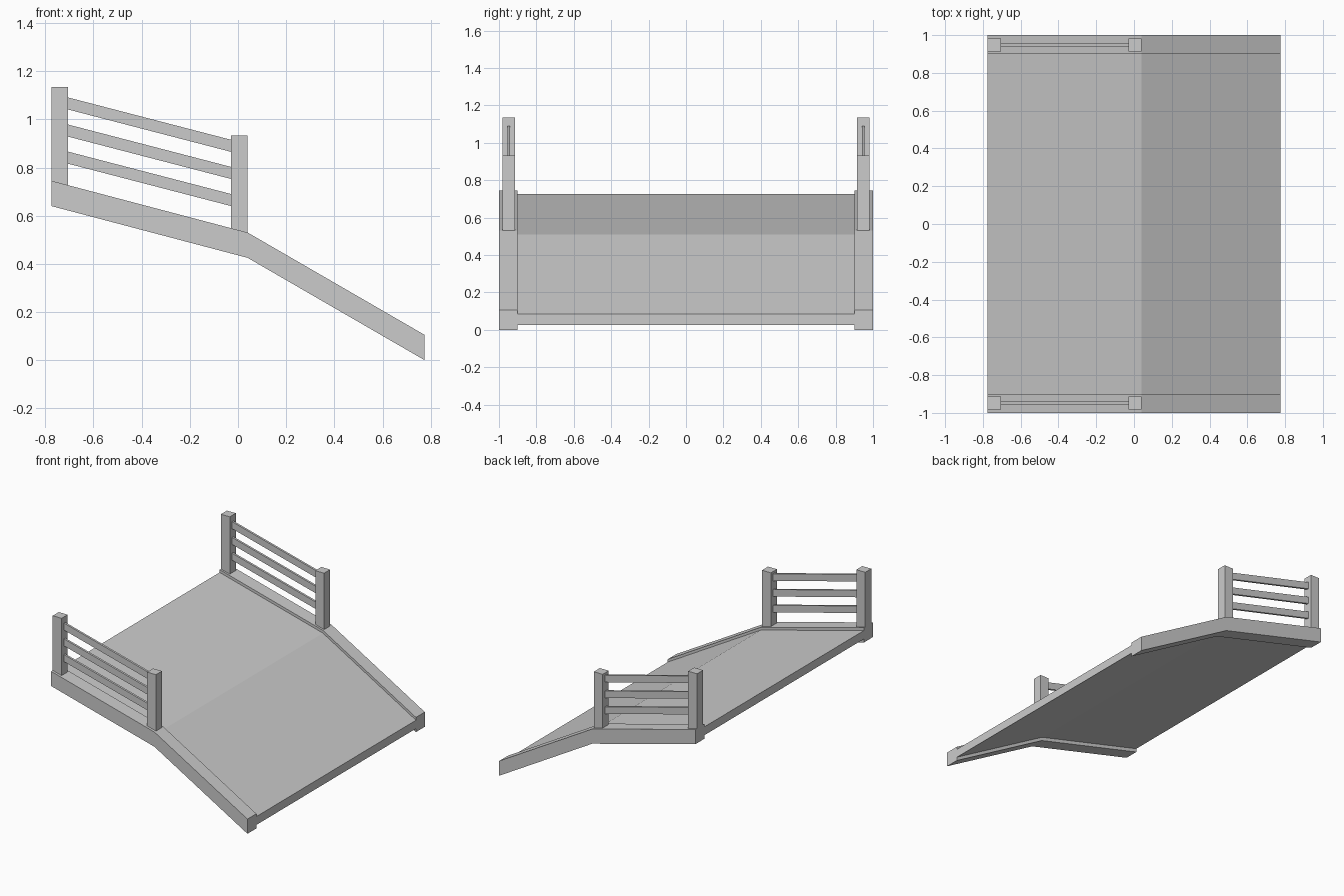
import bpy

cube = bpy.data.objects.get("Cube")
if cube:
    bpy.data.objects.remove(cube, do_unlink=True)

grey = bpy.data.materials.new("plain grey")
grey.use_nodes = True
colour = (0.6, 0.6, 0.6, 1)
grey.diffuse_color = colour
grey.node_tree.nodes["Principled BSDF"].inputs["Base Color"].default_value = colour


def extrude_y(name, outline, y0, y1):
    """Solid with an (x, z) outline swept from y0 to y1."""
    n = len(outline)
    verts = [(x, y, z) for y in (y0, y1) for x, z in outline]
    faces = [tuple(range(n)), tuple(reversed(range(n, 2 * n)))]
    for i in range(n):
        j = (i + 1) % n
        faces.append((i, i + n, j + n, j))
    mesh = bpy.data.meshes.new(name)
    mesh.from_pydata(verts, [], faces)
    mesh.materials.append(grey)
    obj = bpy.data.objects.new(name, mesh)
    bpy.context.collection.objects.link(obj)
    return obj


def band(path, thickness):
    """Outline of a strip hanging below a path of (x, z) points."""
    return path + [(x, z - thickness) for x, z in reversed(path)]


# Bent ramp line along the top of the side beams
ramp = [(-0.775, 0.745), (0.04, 0.53), (0.775, 0.105)]
deck_line = [(x, z - 0.02) for x, z in ramp]

# Walking surface between the beams
extrude_y("deck", band(deck_line, 0.06), -0.9, 0.9)

for side, s in (("right", 1), ("left", -1)):
    def part(name, outline, inner, outer):
        low, high = sorted((s * inner, s * outer))
        extrude_y(f"{side}_{name}", outline, low, high)

    # Side beam
    part("beam", band(ramp, 0.105), 0.9, 1.0)

    # Upright posts
    for name, x, bottom, top in (("upper_post", -0.775, 0.72, 1.135),
                                 ("lower_post", -0.03, 0.53, 0.932)):
        part(name, band([(x, top), (x + 0.07, top)], top - bottom), 0.914, 0.982)

    # Three sloping rails
    for i in range(3):
        drop = i * 0.1125
        line = [(-0.71, 1.092 - drop), (-0.025, 0.914 - drop)]
        part(f"rail_{i + 1}", band(line, 0.05), 0.94, 0.955)

# Outward-facing normals
import bmesh
for obj in bpy.context.collection.objects:
    if obj.type == "MESH" and grey.name in obj.data.materials:
        bm = bmesh.new()
        bm.from_mesh(obj.data)
        bmesh.ops.recalc_face_normals(bm, faces=bm.faces)
        bm.to_mesh(obj.data)
        bm.free()
